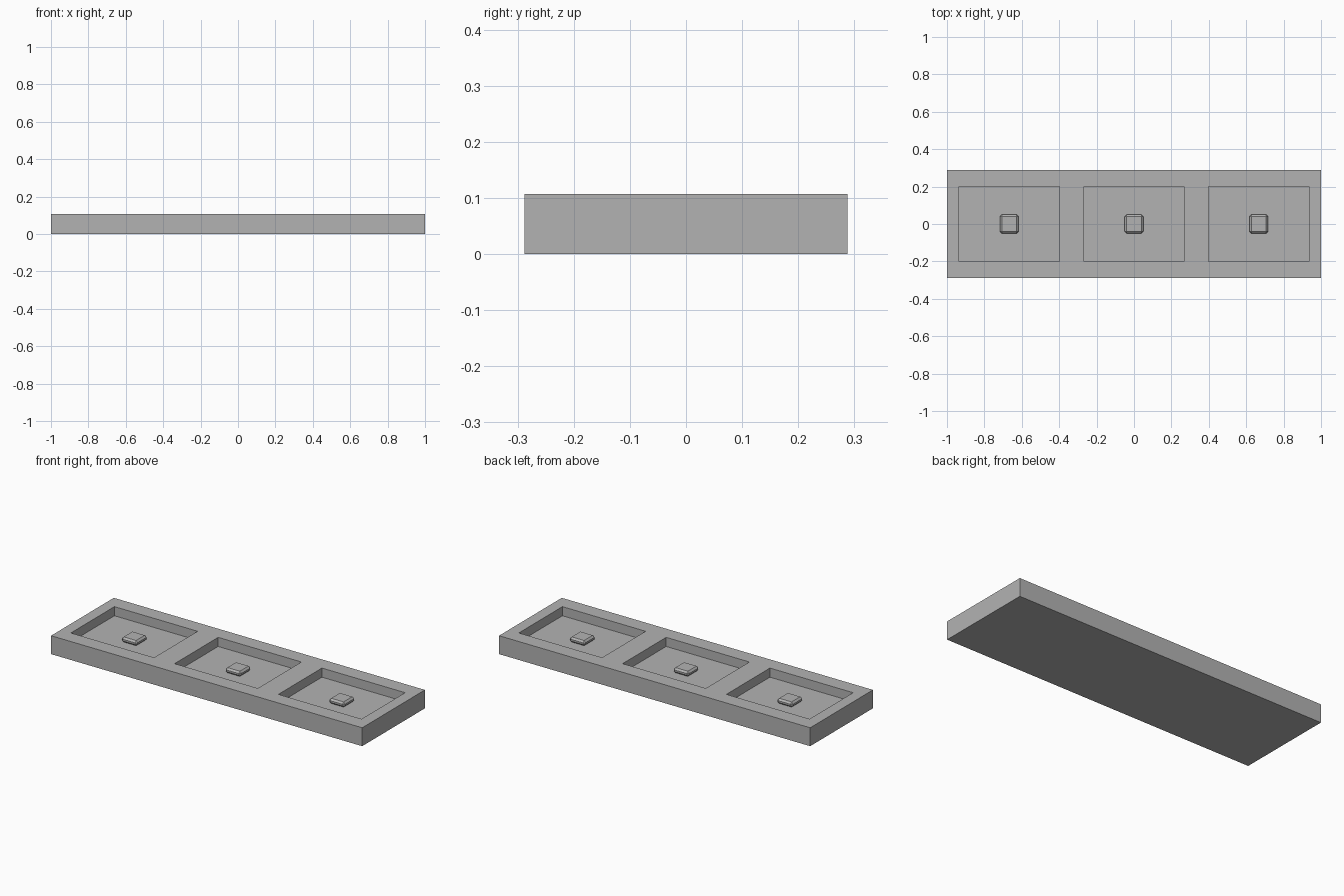
import bpy, bmesh
from mathutils import Matrix

if "Cube" in bpy.data.objects:
    bpy.data.objects.remove(bpy.data.objects["Cube"])

grey = bpy.data.materials.new("plain grey")
grey.diffuse_color = (0.45, 0.45, 0.45, 1)
grey.use_nodes = True
grey.node_tree.nodes["Principled BSDF"].inputs["Base Color"].default_value = grey.diffuse_color

LENGTH, WIDTH, HEIGHT = 2.0, 0.576, 0.107
FLOOR = 0.054
CENTRES = (-0.667, 0.0, 0.667)


def box(name, size, centre, chamfer=0.0):
    """Axis-aligned box, optionally with chamfered edges."""
    bm = bmesh.new()
    bmesh.ops.create_cube(bm, size=1.0, matrix=Matrix.Diagonal((*size, 1)))
    if chamfer:
        bmesh.ops.bevel(bm, geom=bm.edges[:], offset=chamfer, segments=1,
                        affect='EDGES')
    mesh = bpy.data.meshes.new(name)
    bm.to_mesh(mesh)
    bm.free()
    mesh.materials.append(grey)
    obj = bpy.data.objects.new(name, mesh)
    obj.location = centre
    bpy.context.collection.objects.link(obj)
    return obj


# Long rectangular tray
tray = box("tray", (LENGTH, WIDTH, HEIGHT), (0, 0, HEIGHT / 2))

for i, x in enumerate(CENTRES, 1):
    # Shallow pocket cut into the top
    cutter = box(f"pocket_cutter_{i}", (0.535, 0.40, 0.2), (x, 0, FLOOR + 0.1))
    cutter.hide_render = True
    cutter.hide_set(True)
    cut = tray.modifiers.new(f"pocket_{i}", 'BOOLEAN')
    cut.operation = 'DIFFERENCE'
    cut.solver = 'EXACT'
    cut.object = cutter

    # Chamfered square button on the pocket floor
    box(f"button_{i}", (0.10, 0.10, 0.03), (x, 0, FLOOR + 0.015), chamfer=0.01)
